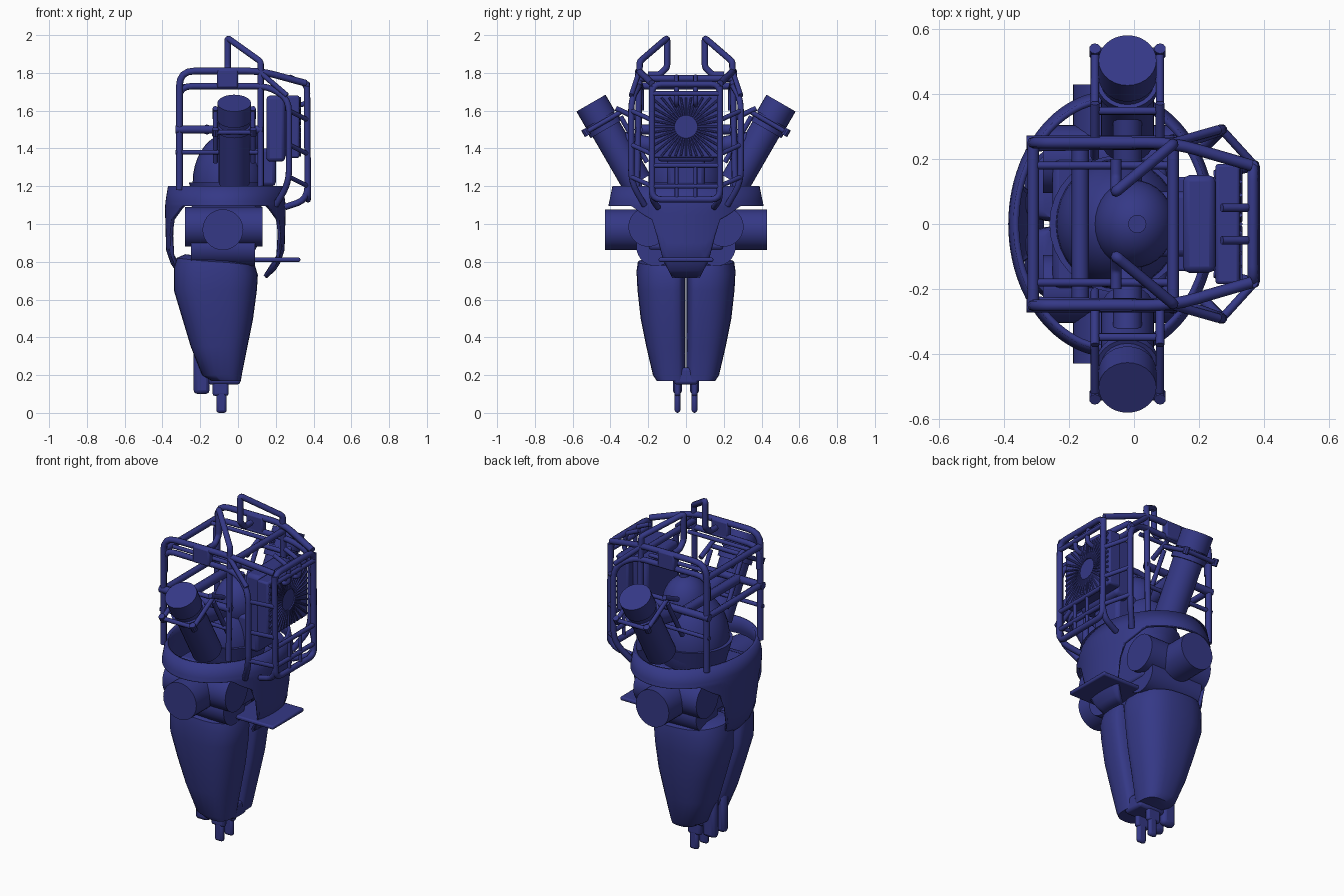
import bpy, bmesh, math
from mathutils import Vector

if "Cube" in bpy.data.objects:
    bpy.data.objects.remove(bpy.data.objects["Cube"])

mat = bpy.data.materials.new("blue_paint")
mat.diffuse_color = (0.035, 0.04, 0.24, 1)
mat.use_nodes = True
mat.node_tree.nodes["Principled BSDF"].inputs["Base Color"].default_value = mat.diffuse_color


def finish(ob, angle=35):
    ob.data.materials.clear()
    ob.data.materials.append(mat)
    bpy.ops.object.select_all(action='DESELECT')
    ob.select_set(True)
    bpy.context.view_layer.objects.active = ob
    bpy.ops.object.shade_smooth_by_angle(angle=math.radians(angle))
    return ob


def mesh_object(name, verts, faces):
    me = bpy.data.meshes.new(name)
    me.from_pydata(verts, [], faces)
    ob = bpy.data.objects.new(name, me)
    bpy.context.collection.objects.link(ob)
    return ob


def box(name, lo, hi, bevel=0.0):
    lo, hi = Vector(lo), Vector(hi)
    bpy.ops.mesh.primitive_cube_add(size=1, location=(lo + hi) / 2)
    ob = bpy.context.object
    ob.name = name
    for v in ob.data.vertices:
        v.co = Vector(a * b for a, b in zip(v.co, hi - lo))
    if bevel:
        m = ob.modifiers.new("bevel", 'BEVEL')
        m.width, m.segments = bevel, 2
    return finish(ob)


def cyl(name, a, b, r, n=28, r2=None):
    a, b = Vector(a), Vector(b)
    bpy.ops.mesh.primitive_cone_add(vertices=n, radius1=r, radius2=r if r2 is None else r2,
                                    depth=(b - a).length, location=(a + b) / 2)
    ob = bpy.context.object
    ob.name = name
    ob.rotation_euler = (b - a).to_track_quat('Z', 'Y').to_euler()
    return finish(ob)


def ball(name, c, s):
    bpy.ops.mesh.primitive_uv_sphere_add(segments=32, ring_count=18, location=c)
    ob = bpy.context.object
    ob.name, ob.scale = name, s
    return finish(ob)


def tube(name, pts, r=0.016, bend=0.05, closed=False):
    pts = [Vector(p) for p in pts]
    n, path = len(pts), []
    for i, p in enumerate(pts):
        if not closed and i in (0, n - 1):
            path.append(p)
            continue
        u, v = pts[i - 1] - p, pts[(i + 1) % n] - p
        a = p + u.normalized() * min(bend, u.length * .45)
        b = p + v.normalized() * min(bend, v.length * .45)
        path += [a * (1 - t) ** 2 + p * 2 * t * (1 - t) + b * t * t for t in (0, .25, .5, .75, 1)]
    cu = bpy.data.curves.new(name, 'CURVE')
    cu.dimensions, cu.bevel_depth, cu.bevel_resolution, cu.use_fill_caps = '3D', r, 2, True
    sp = cu.splines.new('POLY')
    sp.points.add(len(path) - 1)
    for q, p in zip(sp.points, path):
        q.co = (*p, 1)
    sp.use_cyclic_u = closed
    tmp = bpy.data.objects.new(name, cu)
    bpy.context.collection.objects.link(tmp)
    me = bpy.data.meshes.new_from_object(tmp.evaluated_get(bpy.context.evaluated_depsgraph_get()))
    bpy.data.objects.remove(tmp)
    return finish_mesh(name, me)


def finish_mesh(name, me):
    ob = bpy.data.objects.new(name, me)
    bpy.context.collection.objects.link(ob)
    return finish(ob, 50)


def clamp(v):
    return max(0.0, min(1.0, v))


# waist ring with front and rear straps that sweep under the hips
def ring_scale(z):
    prof = [(0.68, .5), (.72, .72), (.77, .88), (.86, .98), (1.1, 1.0), (1.2, .95)]
    for (z0, f0), (z1, f1) in zip(prof, prof[1:]):
        if z <= z1:
            return f0 + (f1 - f0) * (z - z0) / (z1 - z0)
    return .95


N, M, verts, faces = 96, 12, [], []
for i in range(N):
    t = 2 * math.pi * i / N
    c, s = math.cos(t), math.sin(t)
    low = 1.095 - .09 * clamp((abs(c) - .72) / .22) - .29 * clamp((abs(c) - .91) / .055)
    for j in range(M + 1):
        z = 1.2 if j == 0 else 1.12 + (low - 1.12) * (j - 1) / (M - 1)
        f = ring_scale(z)
        verts.append((-.067 + .32 * c * f, .41 * s * f, z))
for i in range(N):
    for j in range(M):
        a, b = i * (M + 1) + j, ((i + 1) % N) * (M + 1) + j
        faces.append((a, a + 1, b + 1, b))
ring = mesh_object("waist_ring", verts, faces)
sol = ring.modifiers.new("thickness", 'SOLIDIFY')
sol.thickness, sol.offset = 0.018, -1
finish(ring)

# leg shells: lofted rounded D sections (z, x min, x max, outer y)
sections = [(.17, -.14, .015, .155), (.2, -.19, .02, .175), (.35, -.25, .05, .21), (.5, -.295, .08, .24),
            (.65, -.34, .1, .257), (.75, -.34, .105, .262), (.8, -.325, .09, .255), (.82, -.28, .04, .2)]
for s in (1, -1):
    verts, faces, K = [], [], 28
    for z, x0, x1, yo in sections:
        for k in range(K):
            a = 2 * math.pi * k / K
            c, d = math.cos(a), math.sin(a)
            x = (x0 + x1) / 2 + (x1 - x0) / 2 * math.copysign(abs(c) ** .75, c)
            y = .07 + (yo - .07) * abs(d) ** .8 if d > 0 else .07 - .068 * abs(d) ** .5
            verts.append((x, s * y, z + (.02 if z > .7 else 0) * -c))
    for r in range(len(sections) - 1):
        for k in range(K):
            q = (r * K + k, r * K + (k + 1) % K, (r + 1) * K + (k + 1) % K, (r + 1) * K + k)
            faces.append(q if s > 0 else q[::-1])
    faces += [tuple(range(K)), tuple(range((len(sections) - 1) * K, len(sections) * K))]
    leg = mesh_object("leg_shell", verts, faces)
    bm = bmesh.new()
    bm.from_mesh(leg.data)
    bmesh.ops.recalc_face_normals(bm, faces=bm.faces)
    bm.to_mesh(leg.data)
    bm.free()
    finish(leg, 45)
    # toe prongs
    box("toe", (-.135, s * .045 - .016, .09), (-.05, s * .045 + .016, .24), .012)
    box("toe_tip", (-.115, s * .045 - .015, 0), (-.06, s * .045 + .015, .12), .014)
    box("heel", (-.235, s * .045 - .025, .1), (-.15, s * .045 + .025, .36), .02)
box("ankle_block", (-.16, -.065, .15), (.012, .065, .24), .015)

# pelvis and hip drums
box("pelvis", (-.25, -.2, .86), (.1, .2, 1.1), .02)
cyl("pelvis_core", (-.08, 0, .74), (-.08, 0, 1.15), .14)
box("rear_step", (.05, -.145, .8), (.33, .145, .822), .008)
for s in (1, -1):
    cyl("hip_drum", (-.08, s * .2, .97), (-.08, s * .428, .97), .108)
    cyl("thigh_drum", (-.25, s * .16, .88), (.09, s * .16, .88), .103)
    cyl("hip_housing", (-.28, s * .2, .985), (.13, s * .2, .985), .105)

# torso and head
ball("torso", (-.05, 0, 1.22), (.19, .2, .26))
cyl("torso_base", (-.05, 0, 1.0), (-.05, 0, 1.22), .15, 32, .21)
ball("head", (.0, 0, 1.42), (.125, .135, .15))
cyl("head_cap", (.01, 0, 1.55), (.01, 0, 1.585), .028, 16)

# backpack radiator with radiating fins
box("radiator_box", (.15, -.15, 1.33), (.25, .15, 1.68), .02)
box("radiator_panel", (.25, -.185, 1.35), (.325, .185, 1.68), .01)
for k in range(36):
    a = 2 * math.pi * k / 36
    c, d = math.cos(a), math.sin(a)
    L = min(.175 / max(abs(c), 1e-6), .155 / max(abs(d), 1e-6))
    cyl("radiator_fin", (.328, .06 * c, 1.515 + .06 * d), (.328, L * c, 1.515 + L * d), .006, 6)
box("backpack_mount", (.02, -.1, 1.2), (.2, .1, 1.4), .02)

# rear guard: outer loop with crossbars and ribs
tube("rear_guard_loop", [(.37, -.18, 1.13), (.37, .18, 1.13), (.365, .18, 1.74), (.365, -.18, 1.74)],
     .017, .05, True)
for z in (1.2, 1.31, 1.69):
    tube("rear_guard_bar", [(.37, -.18, z), (.37, .18, z)], .013)
for y in (-.05, .05):
    tube("rear_guard_rib", [(.27, y, 1.78), (.36, y, 1.74), (.37, y, 1.64), (.28, y, 1.62)], .013, .03)
    tube("rear_guard_lower_rib", [(.37, y, 1.31), (.37, y, 1.13)], .01)

for s in (1, -1):
    # side cage
    tube("upper_rail", [(-.31, s * .25, 1.18), (-.31, s * .25, 1.81), (.12, s * .25, 1.81),
                        (.36, s * .18, 1.745)], .018, .08)
    tube("lower_rail", [(-.31, s * .24, 1.6), (-.31, s * .24, 1.73), (.16, s * .25, 1.73), (.27, s * .29, 1.66),
                        (.27, s * .29, 1.22), (.2, s * .22, 1.1)], .017, .07)
    tube("guard_side", [(.365, s * .18, 1.73), (.37, s * .18, 1.13), (.25, s * .15, 1.09)], .017, .08)
    for z in (1.6, 1.42, 1.25):
        tube("guard_strut", [(.27, s * .29, z), (.37, s * .18, z - .05)], .013)
    tube("top_strut", [(.12, s * .25, 1.8), (.26, s * .29, 1.68)], .014)
    for z, r in ((1.5, .022), (1.38, .012)):
        tube("side_bar", [(-.33, s * .25, z), (.13, s * .25, z)], r)
    tube("inner_bar", [(-.31, s * .18, 1.73), (.11, s * .18, 1.73)], .012)
    # tall hooked handle
    tube("handle", [(-.055, s * .2, 1.79), (-.055, s * .14, 1.79), (-.055, s * .1, 1.83), (-.055, s * .1, 1.985),
                    (.12, s * .245, 1.86), (.12, s * .26, 1.2)], .017, .015)
    box("handle_clamp", (-.11, s * .25 - .02, 1.72), (0, s * .25 + .02, 1.82), .01)
    # angled shoulder canister
    top, base = Vector((-.02, s * .503, 1.64)), Vector((-.02, s * .26, 1.22))
    ax = (top - base).normalized()
    side = Vector((0, ax.z * s, -abs(ax.y)))
    cyl("canister", base, top, .082)
    cyl("canister_cap", top - ax * .1, top, .089)
    cyl("canister_collar", top - ax * .16, top - ax * .13, .095)
    mid = top - ax * .12
    px = Vector((.1, 0, 0))
    tube("canister_frame", [mid + px + side * .1, mid - px + side * .1, mid - px - side * .11,
                            mid + px - side * .11], .013, .01, True)
    for dx in (-.1, .1):
        q = mid + Vector((dx, 0, 0)) - side * .1
        tube("canister_arm", [q + ax * .03, (dx - .02, s * .25, q.z - .03)], .014)
        cyl("frame_bolt", q + side * .2 - ax * .02, q + side * .2 + ax * .02, .018, 10)
        tube("canister_rail", [q - ax * .02, q - ax * .3], .013)
    cyl("shoulder_link", (-.02, s * .1, 1.4), (-.02, s * .36, 1.45), .045, 16)

# cross tubes joining both cage sides
for name, x, z, r in (("front_top_cross", -.31, 1.73, .018), ("thick_cross", -.165, 1.5, .027),
                      ("mid_cross", -.31, 1.5, .018), ("rear_top_cross", .12, 1.77, .018)):
    tube(name, [(x, -.25, z), (x, .25, z)], r)
